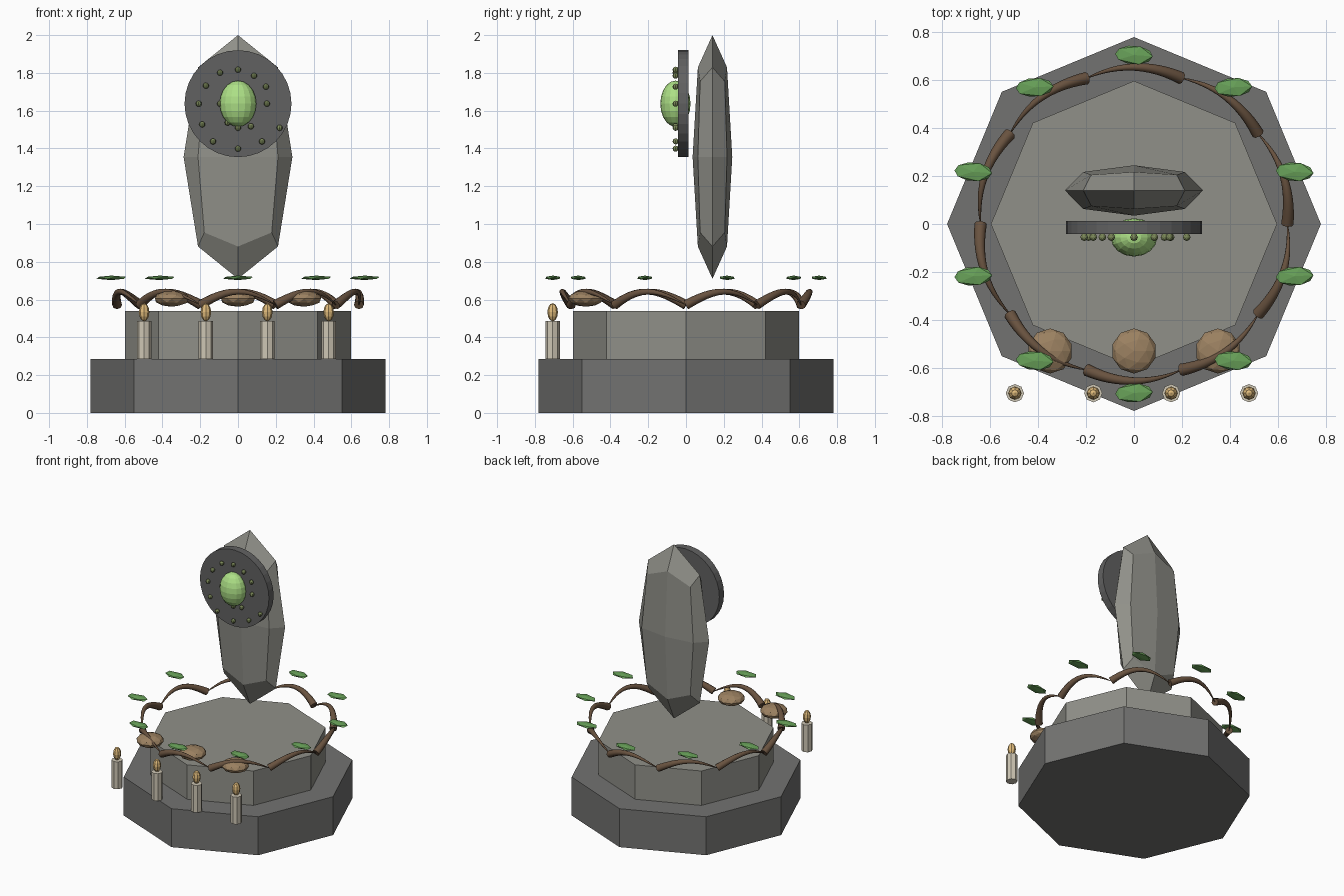
import bpy, bmesh, math
from mathutils import Vector

if "Cube" in bpy.data.objects:
    bpy.data.objects.remove(bpy.data.objects["Cube"])


def mat(name, r, g, b):
    m = bpy.data.materials.new(name)
    m.diffuse_color = (r, g, b, 1)
    m.use_nodes = True
    m.node_tree.nodes["Principled BSDF"].inputs["Base Color"].default_value = m.diffuse_color
    return m


DARK = mat("dark_stone", .17, .17, .165)
STONE = mat("pale_stone", .28, .28, .25)
SLATE = mat("slate", .12, .12, .12)
WOOD = mat("wood", .14, .085, .05)
LEAF = mat("leaf", .14, .36, .1)
GLOW = mat("glow_green", .42, .75, .24)
BEAD = mat("bead", .2, .25, .1)
BREAD = mat("bread", .33, .22, .12)
WAX = mat("wax", .62, .57, .46)
FLAME = mat("flame", .75, .5, .2)


def finish(name, m, smooth=False):
    o = bpy.context.object
    o.name = name
    o.data.materials.append(m)
    if smooth:
        bpy.ops.object.shade_smooth_by_angle(angle=math.radians(40))
    return o


def prism(name, m, sides, r, z0, z1, x=0, y=0):
    # rotated so that corners lie on the axes
    bpy.ops.mesh.primitive_cylinder_add(vertices=sides, radius=r, depth=z1 - z0,
                                        location=(x, y, (z0 + z1) / 2))
    return finish(name, m)


def ball(name, m, loc, scale, seg=8, rings=6):
    bpy.ops.mesh.primitive_uv_sphere_add(segments=seg, ring_count=rings, radius=1, location=loc)
    bpy.context.object.scale = scale
    return finish(name, m)


def ico(name, m, loc, scale, sub, turn=0):
    bpy.ops.mesh.primitive_ico_sphere_add(subdivisions=sub, radius=1, location=loc,
                                          rotation=(0, 0, turn))
    bpy.context.object.scale = scale
    return finish(name, m)


# Two octagonal plinth steps
prism("plinth_lower", DARK, 8, .78, 0, .285)
prism("plinth_upper", STONE, 8, .597, .285, .54)

# Faceted floating standing stone: a cube split once per edge and rounded out
bm = bmesh.new()
bmesh.ops.create_cube(bm, size=2)
bmesh.ops.subdivide_edges(bm, edges=bm.edges[:], cuts=1, use_grid_fill=True)
for v in bm.verts:
    k = (1, .735, .62)[sum(abs(c) > .5 for c in v.co) - 1]
    v.co = Vector((v.co.x * .288 * k, v.co.y * .105 * k, v.co.z * .645 * k))
me = bpy.data.meshes.new("standing_stone")
bm.to_mesh(me)
bm.free()
stone = bpy.data.objects.new("standing_stone", me)
stone.location = (0, .14, 1.355)
me.materials.append(STONE)
bpy.context.collection.objects.link(stone)

# Round disc in front of the stone, with a central gem
CZ = 1.637
bpy.ops.mesh.primitive_cylinder_add(vertices=32, radius=.283, depth=.055,
                                    location=(0, -.014, CZ), rotation=(math.pi / 2, 0, 0))
finish("disc", SLATE)
ball("gem", GLOW, (0, -.056, CZ), (.097, .08, .122), 16, 10)

# Loose ring of beads around the gem
beads = [(0, .18), (.085, .148), (.148, .09), (.153, 0), (.22, -.128), (.127, -.2),
         (0, -.238), (-.132, -.2), (-.19, -.11), (-.208, 0), (-.17, .095), (-.095, .164),
         (.068, -.12), (-.055, -.1), (0, -.128), (-.095, 0)]
for i, (x, z) in enumerate(beads):
    ball(f"bead_{i}", BEAD, (x, -.055, CZ + z), (.016,) * 3)

# Wreath of ten tapering vines with a leaf hovering over each
for i in range(10):
    a0 = math.radians(36 * i)
    cu = bpy.data.curves.new(f"vine_{i}", 'CURVE')
    cu.dimensions = '3D'
    cu.bevel_depth = .026
    cu.bevel_resolution = 2
    cu.use_fill_caps = True
    n = 13
    s = cu.splines.new('POLY')
    s.points.add(n - 1)
    for j, p in enumerate(s.points):
        t = j / (n - 1)
        a = a0 + math.radians(36) * t
        h = math.sin(math.pi * t)
        r = .64 + .015 * h
        p.co = (r * math.cos(a), r * math.sin(a), .572 + .07 * h, 1)
        p.radius = .08 + .92 * (1 - t) ** .85
    cu.materials.append(WOOD)
    bpy.context.collection.objects.link(bpy.data.objects.new(f"vine_{i}", cu))
    b = a0 + math.radians(18)
    ico(f"leaf_{i}", LEAF, (.705 * math.cos(b), .705 * math.sin(b), .715),
        (.088, .044, .012), 1, math.radians((-4, 3)[i % 2]))

# Three round loaves on the front edge
for i, x in enumerate((-.35, 0, .35)):
    ico(f"loaf_{i}", BREAD, (x, -.53, .605), (.094, .094, .043), 2)

# Row of candles along the front
for i, x in enumerate((-.497, -.17, .155, .48)):
    prism(f"candle_{i}", WAX, 8, .038, .285, .487, x, -.706)
    ball(f"flame_{i}", FLAME, (x, -.706, .533), (.028, .028, .048))
